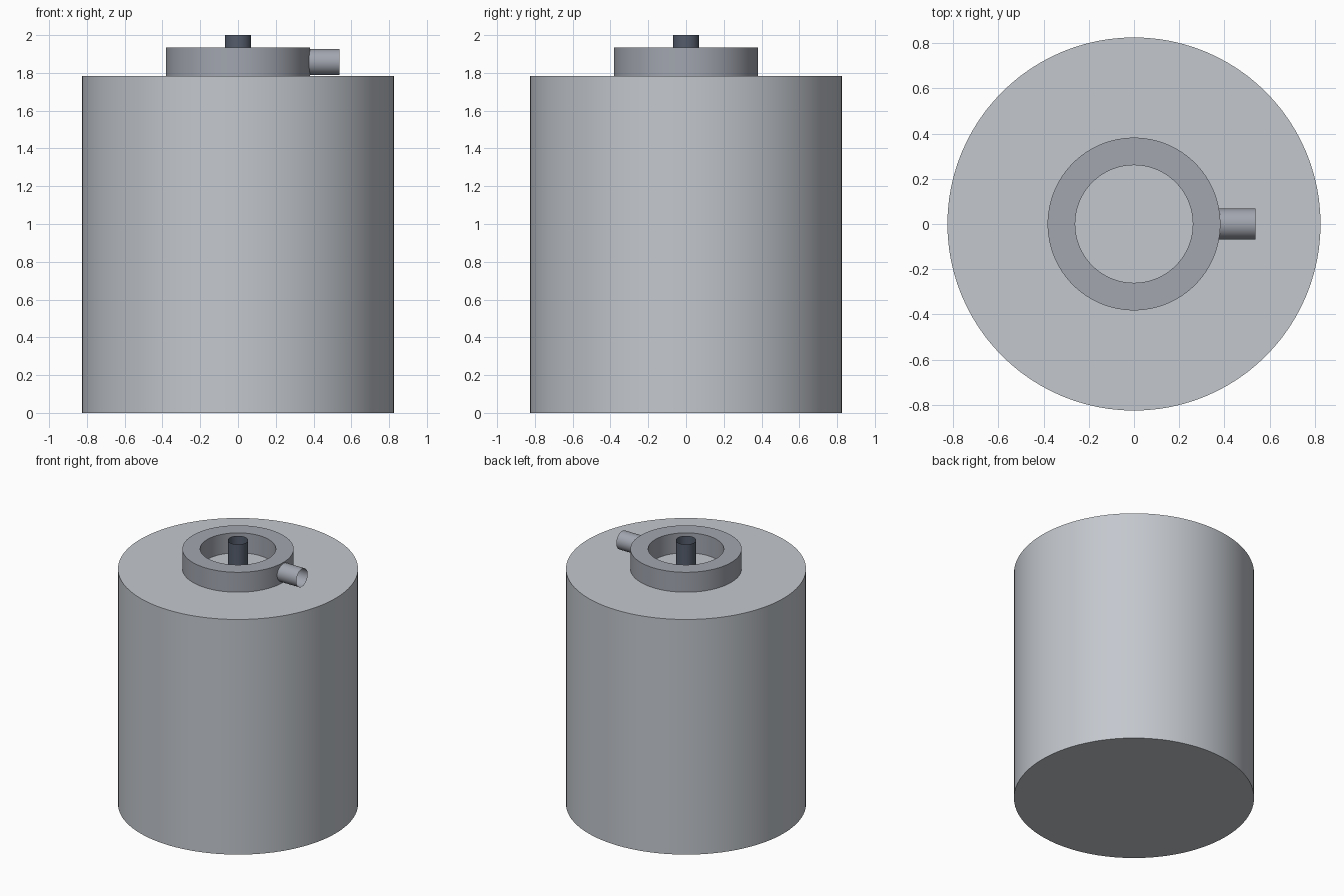
import bpy, math

if "Cube" in bpy.data.objects:
    bpy.data.objects.remove(bpy.data.objects["Cube"])

SEGMENTS = 96


def material(name, color):
    mat = bpy.data.materials.new(name)
    mat.diffuse_color = (*color, 1)
    mat.use_nodes = True
    mat.node_tree.nodes["Principled BSDF"].inputs["Base Color"].default_value = mat.diffuse_color
    return mat


def finish(obj, name, mat):
    obj.name = name
    obj.data.materials.append(mat)
    bpy.ops.object.shade_smooth_by_angle(angle=math.radians(30))
    return obj


def cylinder(name, radius, start, end, mat, fill='NGON', rotation=(0, 0, 0)):
    center = [(a + b) / 2 for a, b in zip(start, end)]
    bpy.ops.mesh.primitive_cylinder_add(
        vertices=SEGMENTS, radius=radius, depth=math.dist(start, end),
        end_fill_type=fill, location=center, rotation=rotation)
    return finish(bpy.context.object, name, mat)


def ring(name, outer, inner, z0, z1, mat):
    # Rectangular cross-section swept around z
    profile = [(outer, z0), (outer, z1), (inner, z1), (inner, z0)]
    n = len(profile)
    verts, faces = [], []
    for i in range(SEGMENTS):
        a = 2 * math.pi * i / SEGMENTS
        verts += [(r * math.cos(a), r * math.sin(a), z) for r, z in profile]
        j = (i + 1) % SEGMENTS
        faces += [(i * n + k, j * n + k, j * n + (k + 1) % n, i * n + (k + 1) % n)
                  for k in range(n)]
    mesh = bpy.data.meshes.new(name)
    mesh.from_pydata(verts, [], faces)
    obj = bpy.data.objects.new(name, mesh)
    bpy.context.collection.objects.link(obj)
    bpy.ops.object.select_all(action='DESELECT')
    bpy.context.view_layer.objects.active = obj
    obj.select_set(True)
    return finish(obj, name, mat)


light_steel = material("light_steel", (0.55, 0.58, 0.62))
dark_steel = material("dark_steel", (0.36, 0.38, 0.43))
black_rubber = material("black_rubber", (0.09, 0.11, 0.15))

# Solid drum body
cylinder("tank_body", 0.825, (0, 0, 0), (0, 0, 1.783), light_steel)

# Raised collar on top
ring("collar", 0.382, 0.26, 1.783, 1.934, dark_steel)

# Open-ended tube standing inside the collar
cylinder("center_tube", 0.07, (0, 0, 1.783), (0, 0, 2.0), black_rubber, 'NOTHING')

# Open-ended side spout on the collar
cylinder("side_spout", 0.068, (0.36, 0, 1.858), (0.537, 0, 1.858), dark_steel,
         'NOTHING', (0, math.pi / 2, 0))
